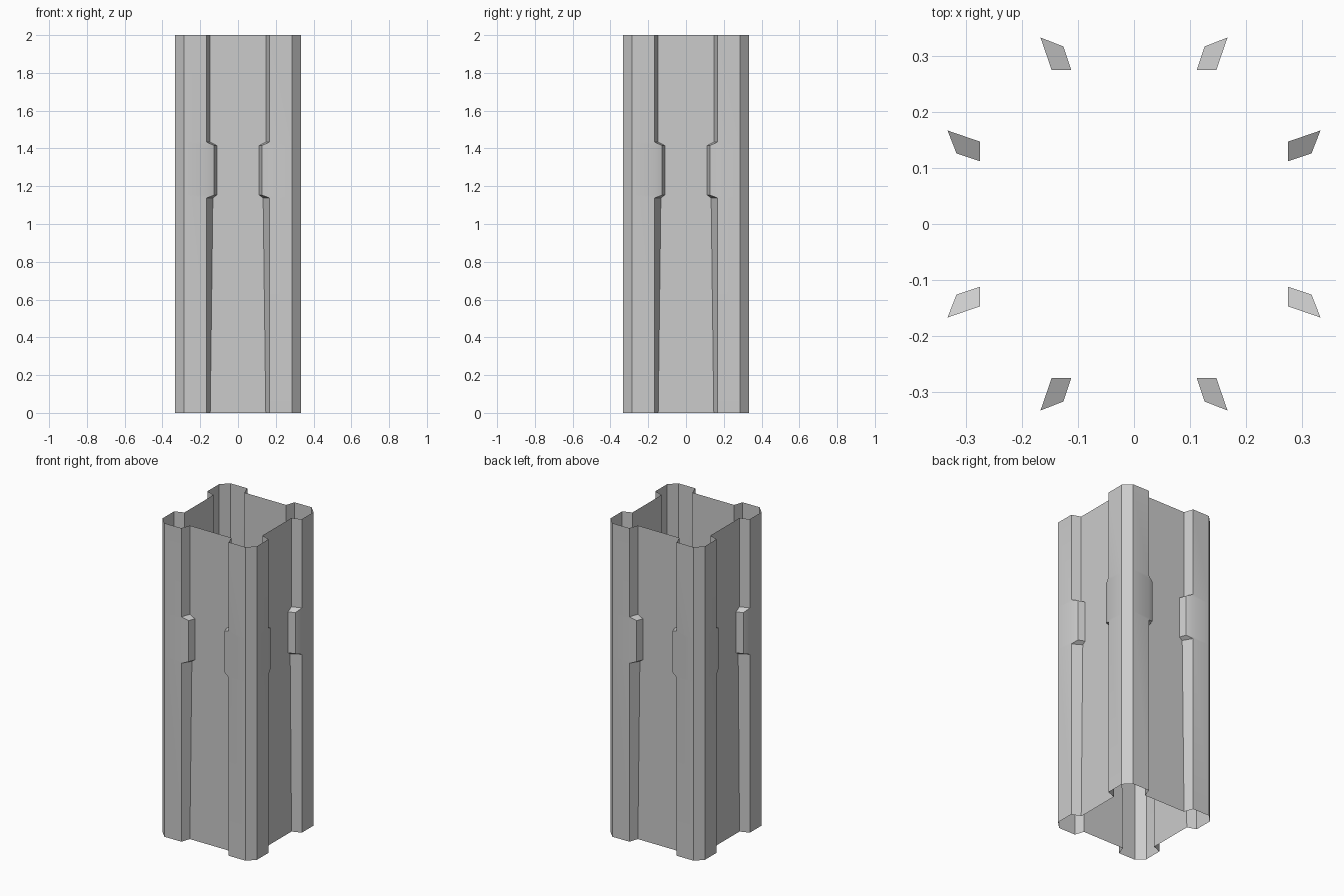
import bpy, bmesh, math
from mathutils import Matrix, Vector

if "Cube" in bpy.data.objects:
    bpy.data.objects.remove(bpy.data.objects["Cube"])

PANEL, OUTER, CHAMFER, EDGE = 0.275, 0.333, 0.286, 0.167

# Levels: height, panel half width, and the lip corner (x, y) of the corner flange
LEVELS = [
    (0.0,   0.147, EDGE,  OUTER),
    (1.138, 0.133, EDGE,  OUTER),
    (1.153, 0.112, 0.126, 0.317),
    (1.415, 0.112, 0.126, 0.317),
    (1.434, 0.147, EDGE,  OUTER),
    (2.0,   0.147, EDGE,  OUTER),
]


def ring(z, a, lip_x, lip_y):
    """One side's profile, mirrored in x and turned around four sides."""
    half = [(a, PANEL), (lip_x, lip_y), (EDGE, OUTER), (CHAMFER, OUTER)]
    side = [(-x, y) for x, y in reversed(half)] + half
    return [Matrix.Rotation(-math.pi / 2 * k, 3, 'Z') @ Vector((x, y, z))
            for k in range(4) for x, y in side]


# Open column shell: recessed panels, chamfered corner flanges with lugs
bm = bmesh.new()
rings = [[bm.verts.new(p) for p in ring(*lv)] for lv in LEVELS]
for low, up in zip(rings, rings[1:]):
    n = len(low)
    for i in range(n):
        j = (i + 1) % n
        bm.faces.new((low[i], up[i], up[j], low[j]))
bmesh.ops.remove_doubles(bm, verts=bm.verts, dist=1e-4)

mesh = bpy.data.meshes.new("column_shell")
bm.to_mesh(mesh)
bm.free()
column = bpy.data.objects.new("column_shell", mesh)
bpy.context.collection.objects.link(column)
bpy.context.view_layer.objects.active = column
column.select_set(True)
bpy.ops.object.shade_smooth_by_angle(angle=math.radians(30))
